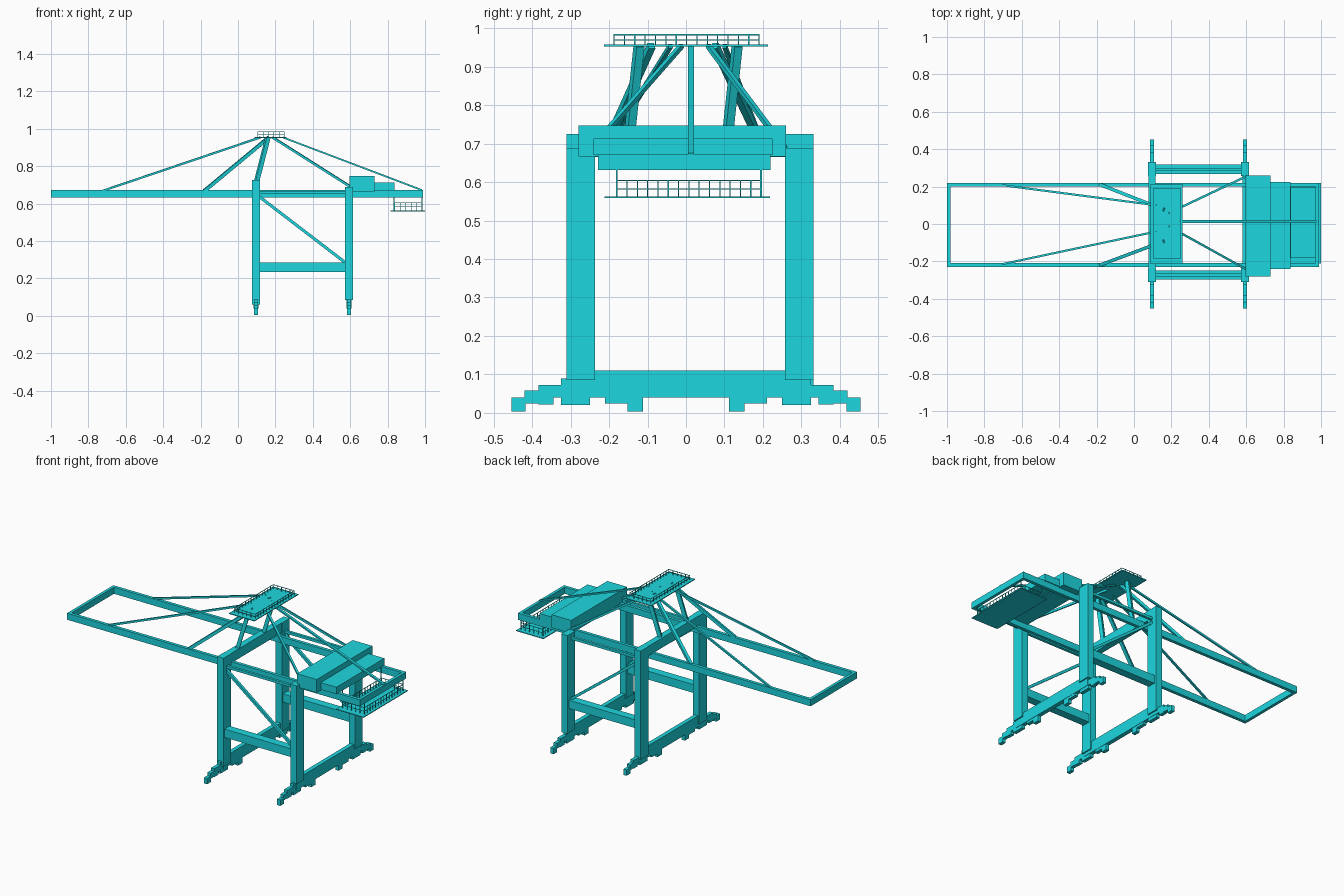
import bpy, bmesh
from mathutils import Vector, Matrix

if "Cube" in bpy.data.objects:
    bpy.data.objects.remove(bpy.data.objects["Cube"])

mat = bpy.data.materials.new("turquoise_paint")
mat.diffuse_color = (0.012, 0.68, 0.74, 1)
mat.use_nodes = True
mat.node_tree.nodes["Principled BSDF"].inputs["Base Color"].default_value = mat.diffuse_color


def add_box(bm, x, y, z):
    """Box from (min, max) pairs."""
    c = [(a[0] + a[1]) / 2 for a in (x, y, z)]
    s = [a[1] - a[0] for a in (x, y, z)]
    bmesh.ops.create_cube(bm, size=1, matrix=Matrix.Translation(c) @ Matrix.Diagonal((*s, 1)))


def add_bar(bm, p, q, w, h):
    """Rectangular bar between two points; w is horizontal, h is across it."""
    p, q = Vector(p), Vector(q)
    d = q - p
    side = Vector((0, 0, 1)).cross(d).normalized()
    if side.length < 0.5:
        side = Vector((1, 0, 0))
    up = d.normalized().cross(side)
    rot = Matrix((side, up, d.normalized())).transposed().to_4x4()
    bmesh.ops.create_cube(bm, size=1, matrix=Matrix.Translation((p + q) / 2) @ rot
                          @ Matrix.Diagonal((w, h, d.length, 1)))


def finish(bm, name):
    me = bpy.data.meshes.new(name)
    bm.to_mesh(me)
    bm.free()
    me.materials.append(mat)
    ob = bpy.data.objects.new(name, me)
    bpy.context.collection.objects.link(ob)


def boxes(name, *dims):
    bm = bmesh.new()
    for d in dims:
        add_box(bm, *d)
    finish(bm, name)


def bars(name, w, h, *ends):
    bm = bmesh.new()
    for p, q in ends:
        add_bar(bm, p, q, w, h)
    finish(bm, name)


def railing(name, x, y, z, height, nx, ny):
    """Posts, mid rail and top rail around a rectangle."""
    bm = bmesh.new()
    t = 0.0028
    for zz in (z + height / 2, z + height):
        for yy in y:
            add_bar(bm, (x[0], yy, zz), (x[1], yy, zz), t, t)
        for xx in x:
            add_bar(bm, (xx, y[0], zz), (xx, y[1], zz), t, t)
    posts = [(x[0] + (x[1] - x[0]) * i / nx, yy) for i in range(nx + 1) for yy in y]
    posts += [(xx, y[0] + (y[1] - y[0]) * j / ny) for j in range(1, ny) for xx in x]
    for px, py in posts:
        add_bar(bm, (px, py, z), (px, py, z + height), t, t)
    finish(bm, name)


# Leg positions across the crane
LEG_Y = {"near": (-0.31, -0.236), "far": (0.257, 0.332)}

# Two portals: legs, sill beams and stepped bogies
for label, cx, bottom, top in (("waterside", 0.097, 0.06, 0.725), ("landside", 0.593, 0.085, 0.688)):
    for s, y in LEG_Y.items():
        boxes(f"{label}_{s}_leg", ((cx - 0.021, cx + 0.021), y, (bottom, top)))
    boxes(f"{label}_sill_beam", ((cx - 0.013, cx + 0.013), (-0.3, 0.32), (0.04, 0.11)))
    for s, sg in (("near", -1), ("far", 1)):
        x = (cx - 0.011, cx + 0.011)
        steps = [(0.25, 0.325, 0.02, 0.09), (0.32, 0.384, 0.04, 0.073),
                 (0.345, 0.384, 0.022, 0.06), (0.38, 0.42, 0.025, 0.058),
                 (0.417, 0.453, 0.004, 0.04), (0.15, 0.21, 0.025, 0.045),
                 (0.112, 0.152, 0.004, 0.045)]
        boxes(f"{label}_{s}_bogie",
              *[(x, tuple(sorted((sg * a, sg * b))), (c, d)) for a, b, c, d in steps])

# Top cross beams of the portals
boxes("waterside_top_beam", ((0.078, 0.116), (-0.31, 0.332), (0.665, 0.725)))
boxes("landside_top_beam", ((0.597, 0.614), (-0.31, 0.332), (0.668, 0.688)))

# Side frames: portal beam, thin upper tie and diagonal brace
for s, y in (("near", (-0.298, -0.248)), ("far", (0.267, 0.317))):
    ym = sum(y) / 2
    boxes(f"{s}_portal_beam", ((0.11, 0.58), y, (0.235, 0.286)))
    bars(f"{s}_upper_tie", 0.016, 0.016, ((0.11, ym, 0.66), (0.58, ym, 0.66)))
    bars(f"{s}_diagonal_brace", 0.016, 0.016, ((0.11, ym, 0.64), (0.58, ym, 0.28)))

# Boom: rectangular frame of box girders
BZ = (0.632, 0.672)
boxes("boom_frame", ((-1, 0.988), (-0.229, -0.209), BZ), ((-1, 0.988), (0.2, 0.22), BZ),
      ((-1, -0.982), (-0.209, 0.2), BZ), ((0.97, 0.988), (-0.209, 0.2), BZ))

# Machinery house
boxes("machinery_house", ((0.597, 0.73), (-0.28, 0.26), (0.666, 0.747)))
boxes("machinery_annex", ((0.73, 0.836), (-0.24, 0.225), (0.67, 0.713)))

# Apex frame and stays
AZ = 0.954
bars("apex_frame_legs", 0.022, 0.022,
     ((0.16, -0.122, AZ), (0.1, -0.147, 0.72)), ((0.16, 0.133, AZ), (0.1, 0.108, 0.72)))
bars("inner_forestays", 0.018, 0.018,
     ((0.165, -0.09, AZ), (-0.18, -0.219, 0.668)), ((0.165, 0.075, AZ), (-0.18, 0.21, 0.668)))
bars("outer_forestays", 0.011, 0.011,
     ((0.12, -0.04, AZ), (-0.725, -0.219, 0.668)), ((0.12, 0.1, AZ), (-0.725, 0.21, 0.668)))
bars("leg_stays", 0.012, 0.012,
     ((0.185, -0.012, AZ), (0.605, -0.245, 0.688)), ((0.185, 0.058, AZ), (0.605, 0.257, 0.688)))
bars("centre_backstay", 0.016, 0.009, ((0.24, 0.013, AZ), (0.984, 0.013, 0.672)))

# Apex platform with railing
boxes("apex_platform", ((0.088, 0.26), (-0.213, 0.213), (0.952, 0.957)))
railing("apex_railing", (0.106, 0.248), (-0.187, 0.19), 0.955, 0.028, 5, 14)

# Hanging rear platform with railing and hangers
boxes("rear_platform", ((0.815, 1.0), (-0.212, 0.218), (0.558, 0.563)))
railing("rear_railing", (0.838, 0.984), (-0.18, 0.195), 0.56, 0.044, 5, 14)
bars("rear_hangers", 0.004, 0.004,
     *[((x, y, 0.56), (x, y, 0.672 if x < 0.9 else 0.64))
       for x in (0.834, 0.984) for y in (-0.18, 0.195)])
